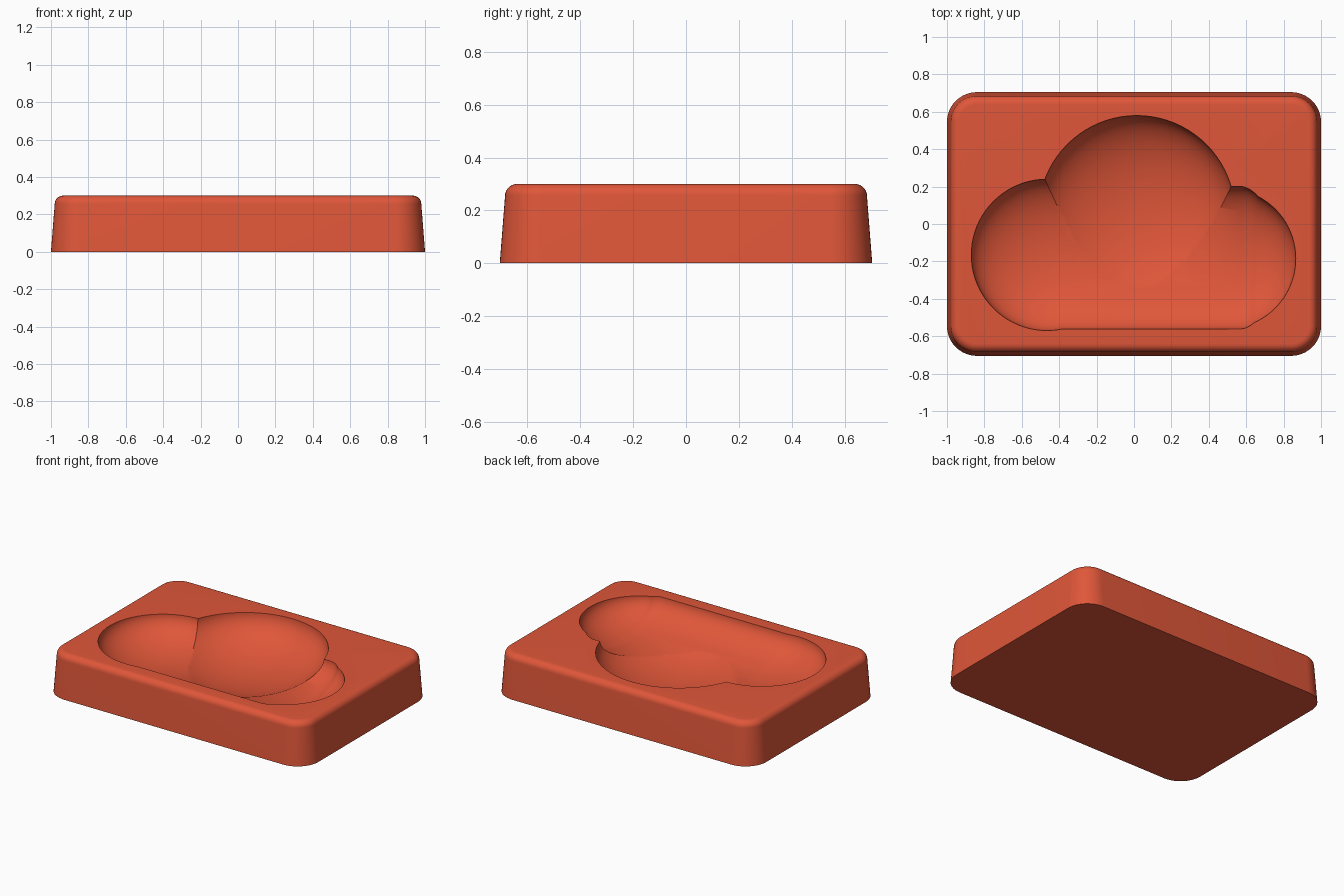
import bpy, bmesh, math
from mathutils import Matrix

cube = bpy.data.objects.get("Cube")
if cube:
    bpy.data.objects.remove(cube, do_unlink=True)

HEIGHT = 0.3
SQUASH = 0.46  # hollow depth relative to its plan radius

clay = bpy.data.materials.new("terracotta_red")
clay.use_nodes = True
colour = (0.74, 0.094, 0.041, 1)
clay.diffuse_color = colour
clay.node_tree.nodes["Principled BSDF"].inputs["Base Color"].default_value = colour


def make_object(name, bm):
    bmesh.ops.recalc_face_normals(bm, faces=bm.faces)
    mesh = bpy.data.meshes.new(name)
    bm.to_mesh(mesh)
    bm.free()
    mesh.materials.append(clay)
    obj = bpy.data.objects.new(name, mesh)
    bpy.context.collection.objects.link(obj)
    return obj


def rounded_ring(bm, inset, z, steps=12):
    """Rounded rectangle outline, shrunk by inset, at height z."""
    radius = 0.16 - inset
    ring = []
    for quarter, (sx, sy) in enumerate(((1, 1), (-1, 1), (-1, -1), (1, -1))):
        for i in range(steps + 1):
            a = (quarter + i / steps) * math.pi / 2
            ring.append(bm.verts.new((sx * 0.84 + radius * math.cos(a),
                                      sy * 0.545 + radius * math.sin(a), z)))
    return ring


# Tray block: drafted walls and a rounded top edge
def tray_block():
    bm = bmesh.new()
    fillet, draft = 0.045, 0.02
    profile = [(0, 0)]
    for i in range(9):
        a = i / 8 * math.pi / 2
        profile.append((draft + fillet * (1 - math.cos(a)),
                        HEIGHT - fillet + fillet * math.sin(a)))
    rings = [rounded_ring(bm, inset, z) for inset, z in profile]
    for low, high in zip(rings, rings[1:]):
        for i in range(len(low)):
            j = (i + 1) % len(low)
            bm.faces.new((low[i], low[j], high[j], high[i]))
    bm.faces.new(rings[0][::-1])
    bm.faces.new(rings[-1])
    return make_object("cloud_tray", bm)


# Squashed ball, optionally stretched along x into a capsule
def hollow(name, x0, x1, y, rx, ry):
    bm = bmesh.new()
    bmesh.ops.create_uvsphere(bm, u_segments=80, v_segments=40, radius=1,
                              matrix=Matrix.Rotation(math.pi / 2, 4, "Y"))
    for v in bm.verts:
        x = x1 if v.co.x > 0.001 else x0
        v.co = (x + v.co.x * rx, y + v.co.y * ry,
                HEIGHT + 0.002 + v.co.z * ry * SQUASH)
    obj = make_object(name, bm)
    obj.hide_render = True
    return obj


tray = tray_block()

# Cloud hollow: three puffs and a straight base
cutters = [
    hollow("top_puff_cutter", 0.015, 0.015, 0.055, 0.525, 0.525),
    hollow("left_puff_cutter", -0.465, -0.465, -0.165, 0.405, 0.405),
    hollow("right_puff_cutter", 0.49, 0.49, -0.185, 0.375, 0.375),
    hollow("base_cutter", -0.4, 0.56, -0.18, 0.2, 0.382),
]
bpy.ops.object.select_all(action="DESELECT")
bpy.context.view_layer.objects.active = tray
tray.select_set(True)
for cutter in cutters:
    cut = tray.modifiers.new(cutter.name, "BOOLEAN")
    cut.operation = "DIFFERENCE"
    cut.solver = "EXACT"
    cut.object = cutter
    bpy.ops.object.modifier_apply(modifier=cut.name)
for cutter in cutters:
    bpy.data.objects.remove(cutter, do_unlink=True)

# Single colour throughout
tray.data.materials.clear()
tray.data.materials.append(clay)
for face in tray.data.polygons:
    face.material_index = 0
bpy.ops.object.shade_smooth_by_angle(angle=math.radians(40))
